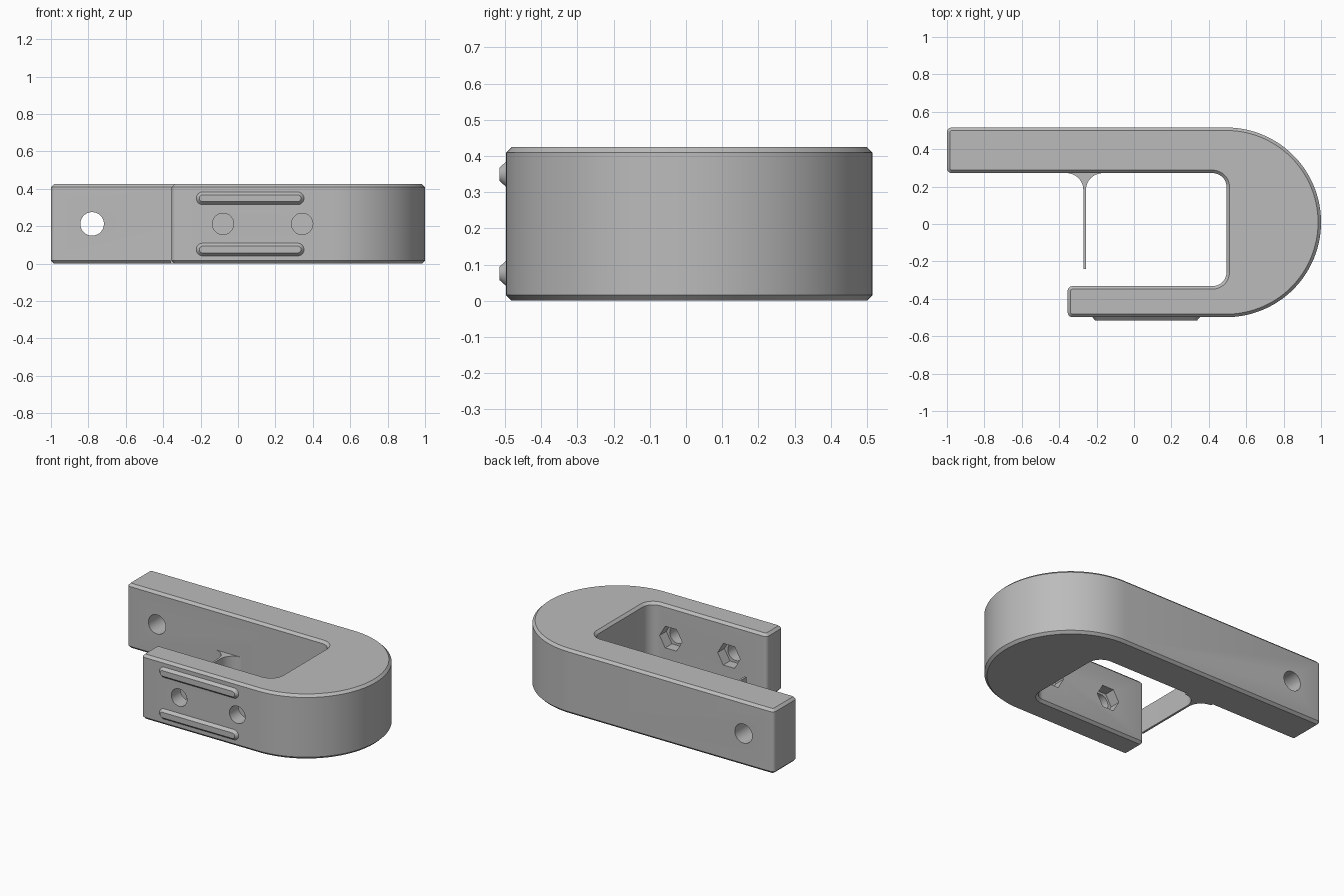
import bpy
import bmesh
from math import pi, radians, sin, cos
from mathutils import Vector, Matrix

cube = bpy.data.objects.get("Cube")
if cube:
    bpy.data.objects.remove(cube, do_unlink=True)

HEIGHT = 0.425
MID = HEIGHT / 2
CHAMFER = 0.016

grey = bpy.data.materials.new("plain grey")
grey.use_nodes = True
grey.diffuse_color = (0.5, 0.5, 0.5, 1)
grey.node_tree.nodes["Principled BSDF"].inputs["Base Color"].default_value = (0.5, 0.5, 0.5, 1)


def arc(cx, cy, r, start, end, steps):
    """Points along an arc, angles in degrees."""
    angles = [radians(start + (end - start) * i / steps) for i in range(steps + 1)]
    return [(cx + r * cos(a), cy + r * sin(a)) for a in angles]


def make_object(name, bm):
    bmesh.ops.recalc_face_normals(bm, faces=bm.faces)
    mesh = bpy.data.meshes.new(name)
    bm.to_mesh(mesh)
    bm.free()
    obj = bpy.data.objects.new(name, mesh)
    bpy.context.collection.objects.link(obj)
    mesh.materials.append(grey)
    return obj


def extrude_outline(name, points, height, chamfer=0):
    """Prism from a plan outline, with chamfered top and bottom rims."""
    bm = bmesh.new()
    base = bm.faces.new([bm.verts.new((x, y, 0)) for x, y in points])
    rim = bmesh.ops.extrude_face_region(bm, geom=[base])["geom"]
    bmesh.ops.translate(bm, vec=(0, 0, height),
                        verts=[v for v in rim if isinstance(v, bmesh.types.BMVert)])
    bmesh.ops.recalc_face_normals(bm, faces=bm.faces)
    if chamfer:
        edges = [e for e in bm.edges if abs(e.verts[0].co.z - e.verts[1].co.z) < 1e-5]
        bmesh.ops.bevel(bm, geom=edges, offset=chamfer, segments=1,
                        affect="EDGES", clamp_overlap=False)
    return make_object(name, bm)


def smooth(obj):
    bpy.ops.object.select_all(action="DESELECT")
    obj.select_set(True)
    bpy.context.view_layer.objects.active = obj
    bpy.ops.object.shade_smooth_by_angle(angle=radians(25))


def cut_along_y(obj, x, y0, y1, radius, sides):
    """Bore a round or polygonal hole through obj along y."""
    bm = bmesh.new()
    place = Matrix.Translation((x, (y0 + y1) / 2, MID)) @ Matrix.Rotation(pi / 2, 4, "X")
    # a flat-topped polygon needs a corner on the x axis
    place = place @ Matrix.Rotation(pi / 2, 4, "Z")
    bmesh.ops.create_cone(bm, cap_ends=True, segments=sides, radius1=radius,
                          radius2=radius, depth=y1 - y0, matrix=place)
    cutter = make_object("hole_cutter", bm)
    cutter.hide_render = True
    mod = obj.modifiers.new("hole", "BOOLEAN")
    mod.operation = "DIFFERENCE"
    mod.solver = "EXACT"
    mod.object = cutter
    bpy.context.view_layer.objects.active = obj
    bpy.ops.object.modifier_apply(modifier=mod.name)
    bpy.data.objects.remove(cutter, do_unlink=True)


# Hook body: long back arm, round bend, short front arm
BACK, FRONT = 0.516, -0.498
BACK_IN, FRONT_IN = 0.272, -0.332
LONG_END, SHORT_END, INNER = -1.0, -0.355, 0.495
R = (BACK - FRONT) / 2
CY = (BACK + FRONT) / 2
E, F = 0.025, 0.075  # end rounding and inner fillet

outline = arc(1 - R, CY, R, -90, 90, 72)
outline += arc(LONG_END + E, BACK - E, E, 90, 180, 4)
outline += arc(LONG_END + E, BACK_IN + E, E, 180, 270, 4)
outline += arc(INNER - F, BACK_IN - F, F, 90, 0, 12)
outline += arc(INNER - F, FRONT_IN + F, F, 0, -90, 12)
outline += arc(SHORT_END + E, FRONT_IN - E, E, 90, 180, 4)
outline += arc(SHORT_END + E, FRONT + E, E, 180, 270, 4)
body = extrude_outline("hook_body", outline, HEIGHT, CHAMFER)

# Bolt hole in the long arm, bolt holes with nut pockets in the short arm
cut_along_y(body, -0.78, 0.2, 0.6, 0.063, 40)
for x in (-0.08, 0.343):
    cut_along_y(body, x, -0.6, -0.25, 0.057, 40)
    cut_along_y(body, x, FRONT_IN - 0.07, FRONT_IN + 0.05, 0.082, 6)
smooth(body)

# Thin spring tongue flaring into the long arm
TX, HALF, FLARE = -0.264, 0.007, 0.09
right_side = arc(TX + HALF + FLARE, BACK_IN - FLARE, FLARE, 180, 90, 12)
left_side = arc(TX - HALF - FLARE, BACK_IN - FLARE, FLARE, 90, 0, 12)
root = [(TX + HALF + FLARE, BACK_IN + 0.03), (TX - HALF - FLARE, BACK_IN + 0.03)]
tip = [(TX - HALF, -0.24), (TX + HALF, -0.24)]
tongue = extrude_outline("spring_tongue", tip + right_side + root + left_side, 0.16)
smooth(tongue)


# Raised guide ridges with sloped sides on the front
def ridge(name, z):
    def loop(radius, y):
        pts = arc(0.319, z, radius, -90, 90, 16) + arc(-0.189, z, radius, 90, 270, 16)
        return [bm.verts.new((px, y, pz)) for px, pz in pts]

    bm = bmesh.new()
    rings = [loop(0.034, FRONT + 0.01), loop(0.034, FRONT), loop(0.018, FRONT - 0.018)]
    count = len(rings[0])
    for a, b in zip(rings, rings[1:]):
        for i in range(count):
            j = (i + 1) % count
            bm.faces.new((a[i], a[j], b[j], b[i]))
    bm.faces.new(rings[0])
    bm.faces.new(rings[-1])
    smooth(make_object(name, bm))


for label, side in (("upper", 1), ("lower", -1)):
    ridge(label + "_guide_ridge", MID + side * 0.137)
